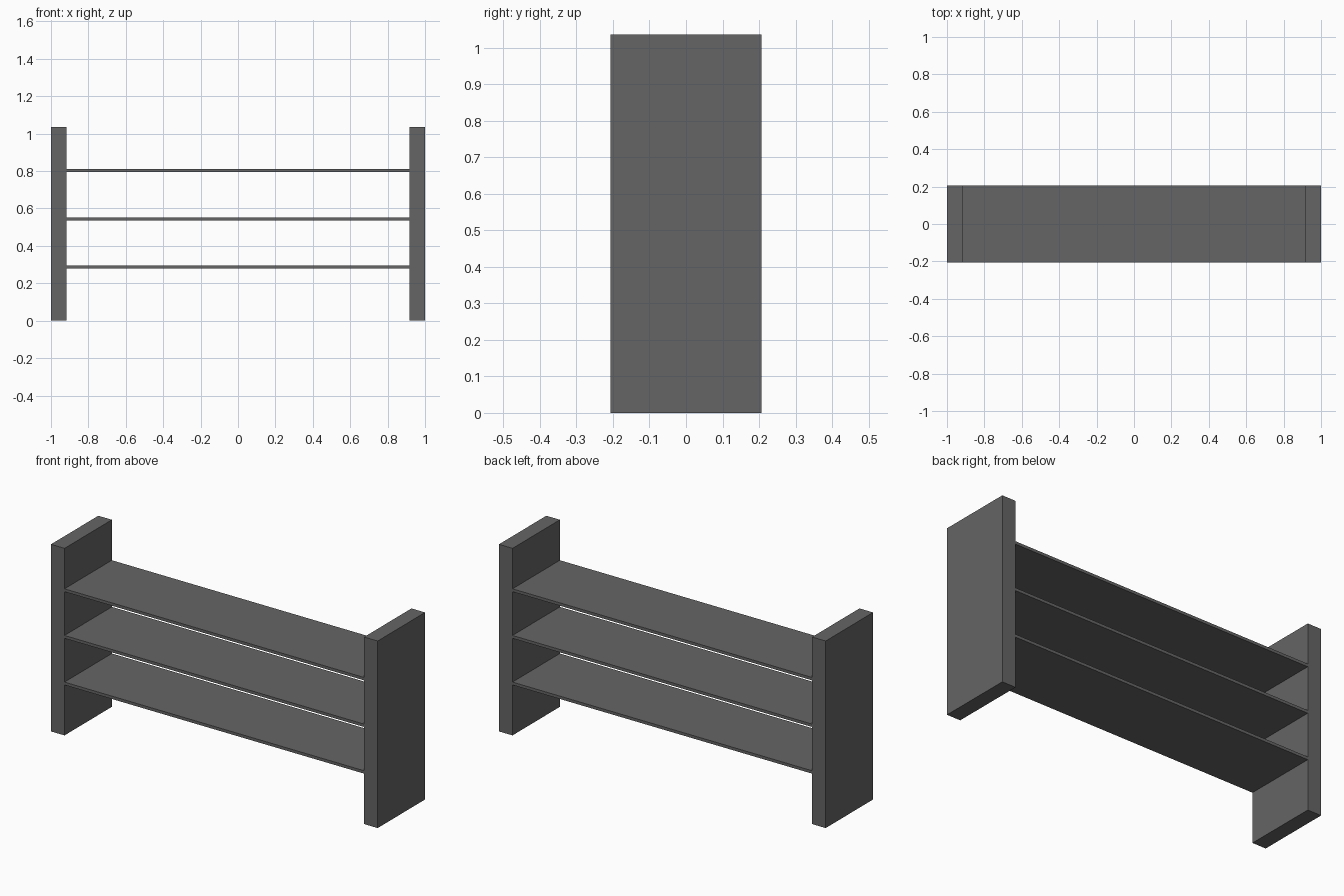
import bpy

if "Cube" in bpy.data.objects:
    bpy.data.objects.remove(bpy.data.objects["Cube"])

grey = bpy.data.materials.new("dark grey")
grey.diffuse_color = (0.13, 0.13, 0.13, 1)
grey.use_nodes = True
grey.node_tree.nodes["Principled BSDF"].inputs["Base Color"].default_value = grey.diffuse_color

HALF_DEPTH = 0.207
HEIGHT = 1.035
PANEL = 0.083      # side panel thickness
SHELF = 0.016      # shelf thickness


def box(name, lo, hi):
    """Axis-aligned box between two corners."""
    bpy.ops.mesh.primitive_cube_add(size=1, location=[(a + b) / 2 for a, b in zip(lo, hi)])
    ob = bpy.context.object
    ob.name = name
    ob.scale = [b - a for a, b in zip(lo, hi)]
    bpy.ops.object.transform_apply(location=False, rotation=False, scale=True)
    ob.data.materials.append(grey)
    return ob


# Side panels
box("left_side_panel", (-1, -HALF_DEPTH, 0), (-1 + PANEL, HALF_DEPTH, HEIGHT))
box("right_side_panel", (1 - PANEL, -HALF_DEPTH, 0), (1, HALF_DEPTH, HEIGHT))

# Three evenly spaced shelves spanning between the panels
inner = 1 - PANEL
for name, z in (("lower_shelf", 0.287), ("middle_shelf", 0.545), ("upper_shelf", 0.803)):
    box(name, (-inner, -HALF_DEPTH, z - SHELF / 2), (inner, HALF_DEPTH, z + SHELF / 2))
